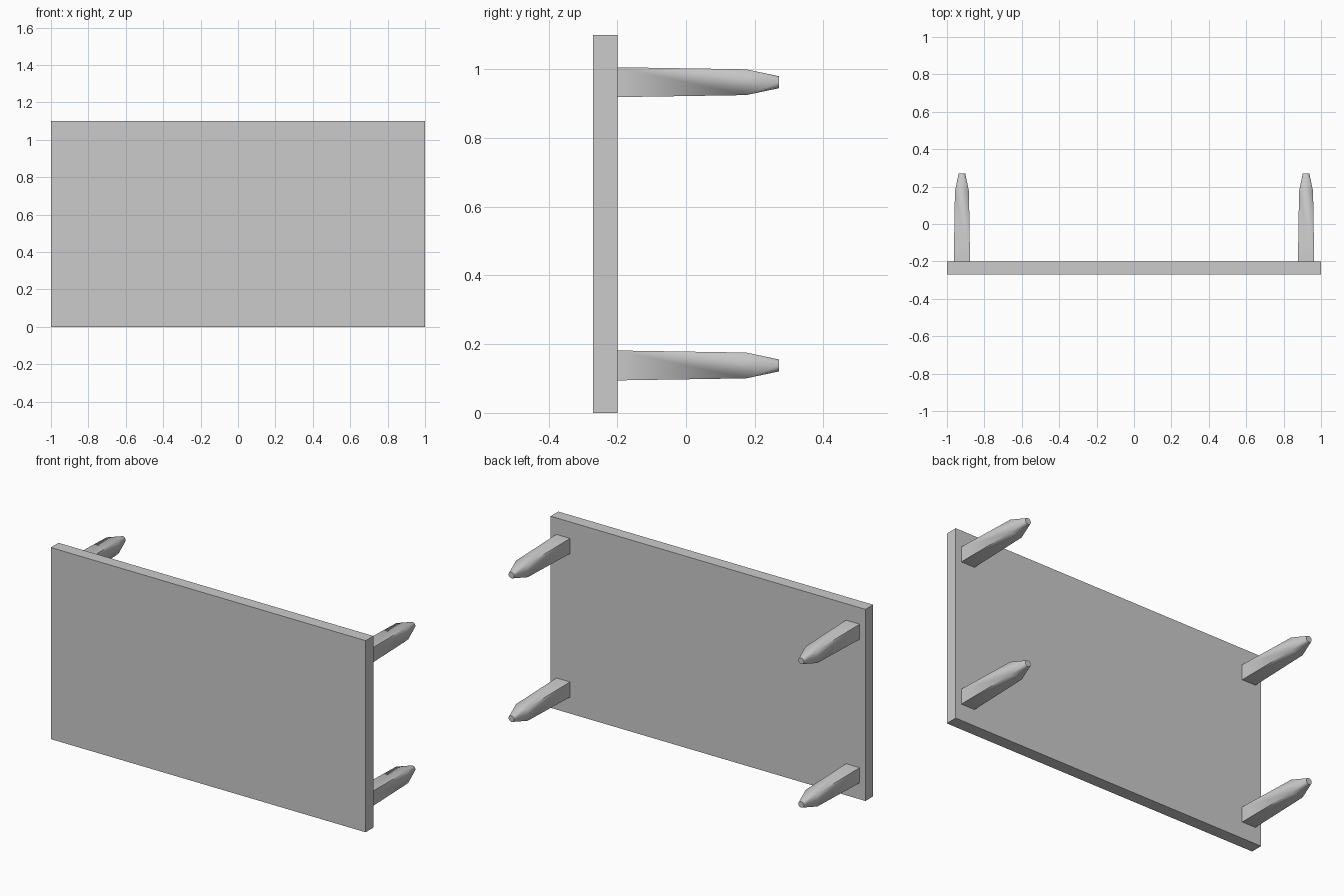
import bpy, bmesh
from math import cos, sin, pi, radians

if "Cube" in bpy.data.objects:
    bpy.data.objects.remove(bpy.data.objects["Cube"])


def square(half, y):
    return [(sx * half, y, sz * half) for sx in (-1, 1) for sz in (-1, 1)]


def finish(name, bm, location):
    mesh = bpy.data.meshes.new(name)
    bm.to_mesh(mesh)
    bm.free()
    obj = bpy.data.objects.new(name, mesh)
    obj.location = location
    bpy.context.collection.objects.link(obj)
    return obj


# Flat rectangular table top standing on its long edge
bm = bmesh.new()
bmesh.ops.create_cube(bm, size=1)
bmesh.ops.scale(bm, vec=(2, 0.07, 1.1), verts=bm.verts)
finish("table_top", bm, (0, -0.235, 0.55))


# Leg: slightly tapered square post closing to a small round foot
def make_leg(name, x, z):
    circle = [(0.0175 * cos(2 * pi * i / 24), 0.27, 0.0175 * sin(2 * pi * i / 24))
              for i in range(24)]
    bm = bmesh.new()
    for co in square(0.0435, -0.2) + square(0.0375, 0.175) + circle:
        bm.verts.new(co)
    bmesh.ops.convex_hull(bm, input=bm.verts)
    bmesh.ops.dissolve_limit(bm, angle_limit=radians(0.5),
                             verts=bm.verts, edges=bm.edges)
    bmesh.ops.recalc_face_normals(bm, faces=bm.faces)
    leg = finish(name, bm, (x, 0, z))
    bpy.ops.object.select_all(action='DESELECT')
    leg.select_set(True)
    bpy.context.view_layer.objects.active = leg
    bpy.ops.object.shade_smooth_by_angle(angle=radians(30))


# Four legs, one near each corner
for side, x in (("left", -0.92), ("right", 0.92)):
    for level, z in (("lower", 0.138), ("upper", 0.962)):
        make_leg(f"{level}_{side}_leg", x, z)
